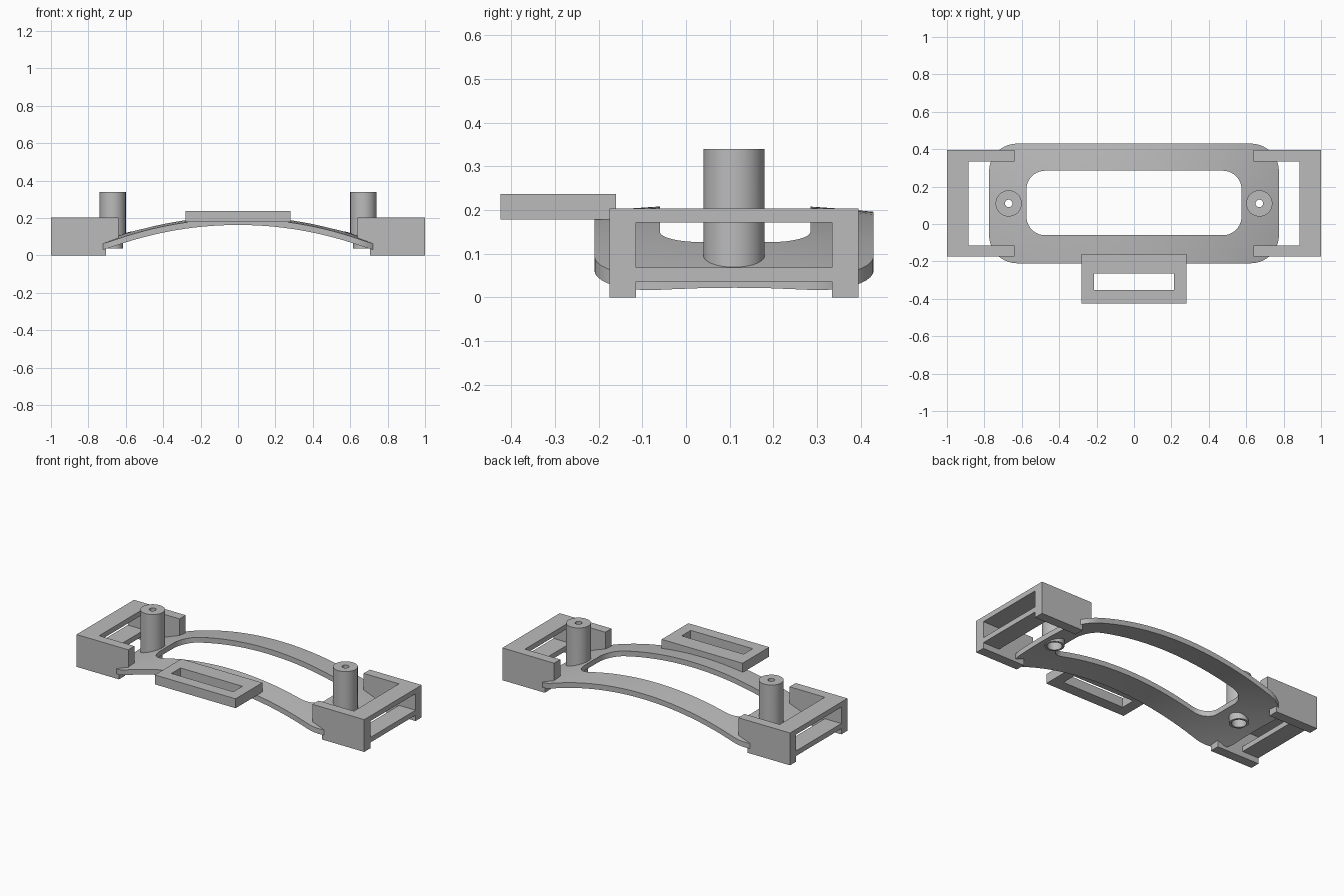
import bpy, bmesh, math
from mathutils import Vector

if "Cube" in bpy.data.objects:
    bpy.data.objects.remove(bpy.data.objects["Cube"])

CY = 0.11  # centre line of the plate in y
grey = bpy.data.materials.new("light_grey")
grey.diffuse_color = (0.5, 0.5, 0.5, 1)
grey.use_nodes = True
grey.node_tree.nodes["Principled BSDF"].inputs["Base Color"].default_value = grey.diffuse_color


def finish(name, bm, smooth=False):
    bmesh.ops.recalc_face_normals(bm, faces=bm.faces)
    me = bpy.data.meshes.new(name)
    bm.to_mesh(me)
    bm.free()
    ob = bpy.data.objects.new(name, me)
    bpy.context.collection.objects.link(ob)
    me.materials.append(grey)
    bpy.ops.object.select_all(action='DESELECT')
    bpy.context.view_layer.objects.active = ob
    ob.select_set(True)
    if smooth:
        bpy.ops.object.shade_smooth_by_angle(angle=math.radians(30))
    return ob


def box(name, x0, x1, y0, y1, z0, z1):
    bm = bmesh.new()
    bmesh.ops.create_cube(bm, size=1)
    for v in bm.verts:
        v.co = ((x0 + x1) / 2 + v.co.x * (x1 - x0),
                (y0 + y1) / 2 + v.co.y * (y1 - y0),
                (z0 + z1) / 2 + v.co.z * (z1 - z0))
    return finish(name, bm)


def cut(ob, cutters):
    for c in cutters:
        m = ob.modifiers.new("cut", 'BOOLEAN')
        m.operation, m.solver, m.object = 'DIFFERENCE', 'EXACT', c
        bpy.context.view_layer.objects.active = ob
        bpy.ops.object.modifier_apply(modifier=m.name)
        bpy.data.objects.remove(c)


def surf(x, y):
    """Underside height of the doubly curved plate."""
    return 0.18 - (1.98 - math.sqrt(1.98 ** 2 - x * x)) - (y - CY) ** 2 / 6


def rounded(hx, y0, y1, r, n=10):
    pts = []
    for k, (cx, cy) in enumerate([(hx - r, y1 - r), (r - hx, y1 - r),
                                  (r - hx, y0 + r), (hx - r, y0 + r)]):
        for i in range(n + 1):
            a = math.pi / 2 * (k + i / n)
            pts.append((cx + r * math.cos(a), cy + r * math.sin(a)))
    return pts


# Arched plate: flat ring, sliced finely, then bent
bm = bmesh.new()
outer, inner = rounded(0.775, -0.21, 0.43, 0.15), rounded(0.575, -0.06, 0.285, 0.10)
rings = [[bm.verts.new((x, y, z)) for x, y in ring]
         for ring, z in ((outer, 0), (outer, 1), (inner, 1), (inner, 0))]
for k in range(4):
    a, b = rings[k], rings[(k + 1) % 4]
    for i in range(len(a)):
        j = (i + 1) % len(a)
        bm.faces.new((a[i], a[j], b[j], b[i]))
slices = [((i * 0.05 + 0.003, 0, 0), (1, 0, 0)) for i in range(-15, 16)]
slices += [((0, CY + i * 0.08 + 0.002, 0), (0, 1, 0)) for i in range(-3, 4)]
for co, no in slices:
    bmesh.ops.bisect_plane(bm, geom=bm.verts[:] + bm.edges[:] + bm.faces[:],
                           plane_co=co, plane_no=no, dist=1e-5)
bmesh.ops.triangulate(bm, faces=bm.faces[:])
for v in bm.verts:
    v.co.z = surf(v.co.x, v.co.y) + 0.033 * v.co.z
plate = finish("arched_plate", bm)
drills = []
for s in (-1, 1):
    bm = bmesh.new()
    bmesh.ops.create_cone(bm, cap_ends=True, segments=48, radius1=0.048,
                          radius2=0.048, depth=0.5)
    bmesh.ops.translate(bm, verts=bm.verts, vec=(s * 0.67, CY, 0.1))
    drills.append(finish("drill", bm))
cut(plate, drills)
bpy.ops.object.select_all(action='DESELECT')
plate.select_set(True)
bpy.context.view_layer.objects.active = plate
bpy.ops.object.shade_smooth_by_angle(angle=math.radians(30))

for s, side in ((-1, "left"), (1, "right")):
    # Hollow post with a counterbored foot; None follows the plate
    bm = bmesh.new()
    profile = [(0.02, 0.34), (0.07, 0.34), (0.07, None), (0.055, None),
               (0.055, 0.037), (0.042, 0.037), (0.042, 0.1), (0.02, 0.1)]
    n = 48
    loops = []
    for r, z in profile:
        loop = []
        for i in range(n):
            a = 2 * math.pi * i / n
            x, y = s * 0.67 + r * math.cos(a), CY + r * math.sin(a)
            loop.append(bm.verts.new((x, y, surf(x, y) + 0.016 if z is None else z)))
        loops.append(loop)
    for k in range(len(loops)):
        a, b = loops[k], loops[(k + 1) % len(loops)]
        for i in range(n):
            j = (i + 1) % n
            bm.faces.new((a[i], a[j], b[j], b[i]))
    finish(side + "_post", bm, True)

    # End bracket: stepped side profile with openings cut through
    bm = bmesh.new()
    side_profile = [(0.64, 0.203), (1, 0.203), (1, 0), (0.705, 0),
                    (0.705, 0.055), (0.64, 0.083)]
    f = bm.faces.new([bm.verts.new((s * x, -0.175, z)) for x, z in side_profile])
    ext = bmesh.ops.extrude_face_region(bm, geom=[f])
    bmesh.ops.translate(bm, vec=Vector((0, 0.57, 0)),
                        verts=[g for g in ext["geom"] if isinstance(g, bmesh.types.BMVert)])
    bracket = finish(side + "_end_bracket", bm)
    cutters = []
    for x0, x1, z0, z1 in ((0.5, 0.885, -0.1, 0.4),    # space between the arms
                           (0.8, 1.1, 0.068, 0.171),   # strap window
                           (0.8, 1.1, -0.1, 0.036)):   # gap under the lower rail
        xa, xb = sorted((s * x0, s * x1))
        cutters.append(box("cutter", xa, xb, -0.114, 0.334, z0, z1))
    cut(bracket, cutters)

# Flat slotted loop on the front edge
tab = box("front_loop", -0.281, 0.281, -0.425, -0.16, 0.178, 0.237)
cut(tab, [box("cutter", -0.215, 0.215, -0.354, -0.264, 0, 0.5)])
